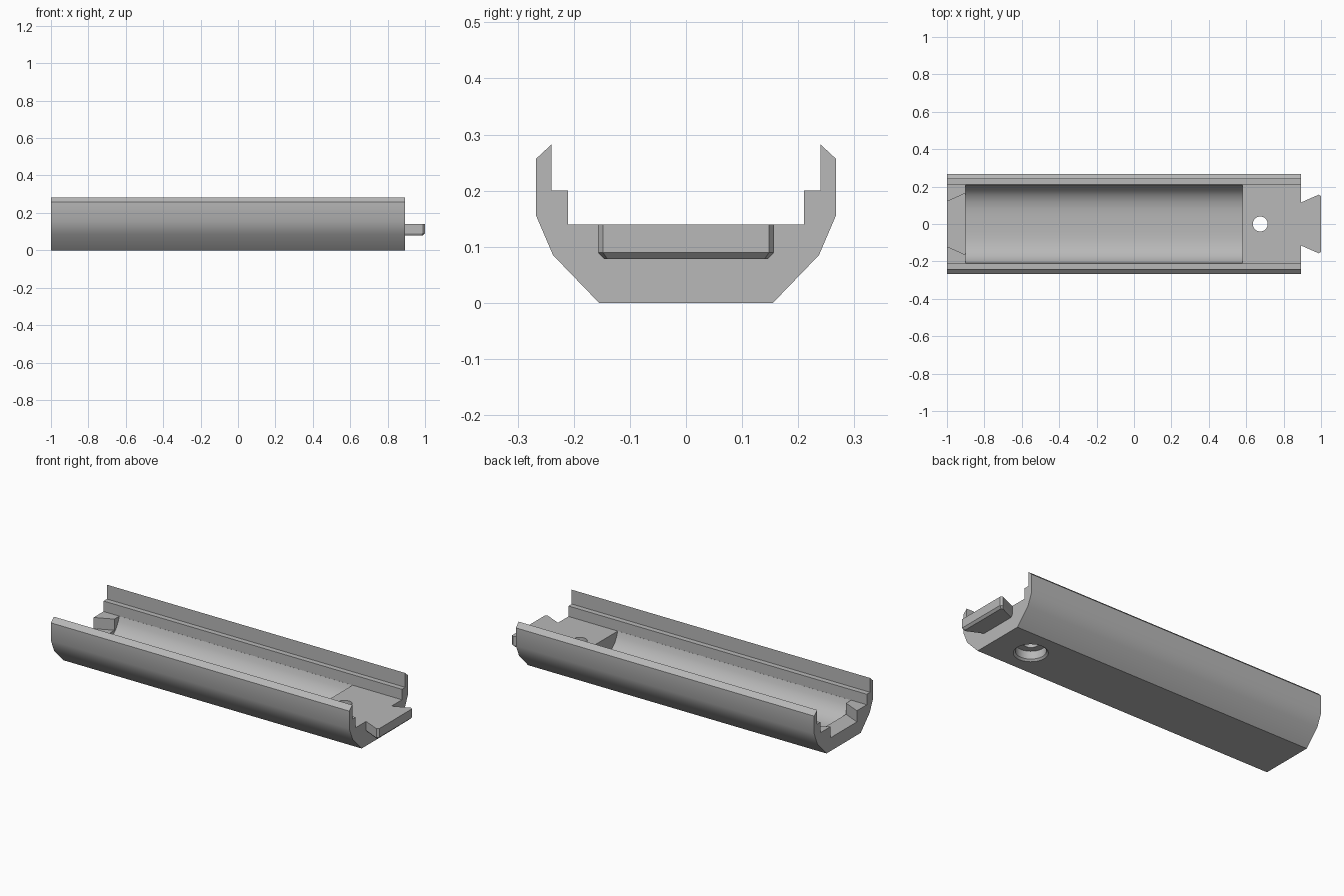
import bpy
import bmesh
from math import radians

cube = bpy.data.objects.get("Cube")
if cube:
    bpy.data.objects.remove(cube, do_unlink=True)

grey = bpy.data.materials.new("grey")
grey.use_nodes = True
colour = (0.48, 0.48, 0.48, 1)
grey.diffuse_color = colour
grey.node_tree.nodes["Principled BSDF"].inputs["Base Color"].default_value = colour


def loft(name, rings):
    """Closed solid through matching rings of points, capped at both ends."""
    bm = bmesh.new()
    loops = [[bm.verts.new(p) for p in ring] for ring in rings]
    n = len(loops[0])
    for a, b in zip(loops, loops[1:]):
        for i in range(n):
            j = (i + 1) % n
            bm.faces.new((a[i], a[j], b[j], b[i]))
    bm.faces.new(loops[0])
    bm.faces.new(loops[-1])
    bmesh.ops.recalc_face_normals(bm, faces=bm.faces)
    mesh = bpy.data.meshes.new(name)
    bm.to_mesh(mesh)
    bm.free()
    mesh.materials.append(grey)
    obj = bpy.data.objects.new(name, mesh)
    bpy.context.collection.objects.link(obj)
    return obj


def mirrored(half):
    """Half outline (u, v) completed across u = 0."""
    return half + [(-u, v) for u, v in reversed(half)]


def along_x(name, half, x0, x1):
    outline = mirrored(half)
    return loft(name, [[(x, y, z) for y, z in outline] for x in (x0, x1)])


def upright(name, half, heights):
    outline = mirrored(half)
    return loft(name, [[(x, y, z) for y, x in outline] for z in heights])


def drill(name, radius_bottom, radius_top, z0, z1):
    bpy.ops.mesh.primitive_cone_add(
        vertices=48, radius1=radius_bottom, radius2=radius_top,
        depth=z1 - z0, location=(0.675, 0, (z0 + z1) / 2))
    obj = bpy.context.object
    obj.name = name
    return obj


def activate(obj):
    bpy.ops.object.select_all(action='DESELECT')
    obj.select_set(True)
    bpy.context.view_layer.objects.active = obj


def cut(target, cutter):
    activate(target)
    mod = target.modifiers.new("cut", 'BOOLEAN')
    mod.operation = 'DIFFERENCE'
    mod.solver = 'EXACT'
    mod.object = cutter
    bpy.ops.object.modifier_apply(modifier=mod.name)
    bpy.data.objects.remove(cutter, do_unlink=True)


# Channel body with stepped side walls
body = along_x("channel_body", [
    (0.155, 0), (0.237, 0.085), (0.267, 0.155), (0.267, 0.257),
    (0.24, 0.282), (0.24, 0.2), (0.21, 0.2), (0.21, 0.14)], -1, 0.893)

# Rounded trough between the two end blocks
cut(body, along_x("trough_cutter", [
    (0.2095, 0.17), (0.2095, 0.14), (0.2, 0.112), (0.182, 0.081), (0.155, 0.056),
    (0.12, 0.039), (0.08, 0.031), (0.04, 0.029)], -0.9, 0.58))

# Dovetail socket in the right end block
cut(body, upright("socket_cutter", [
    (0.111, -1.02), (0.165, -0.9), (0.165, -0.88)], (0.076, 0.17)))

# Screw hole with a chamfered counterbore underneath
cut(body, drill("hole_cutter", 0.04, 0.04, -0.02, 0.2))
cut(body, drill("counterbore_cutter", 0.078, 0.078, -0.02, 0.055))
cut(body, drill("chamfer_cutter", 0.098, 0.078, -0.01, 0.01))

# Dovetail tongue with chamfered lower edges
tongue_top = mirrored([(0.115, 0.893), (0.157, 0.988), (0.148, 1)])
tongue_low = mirrored([(0.105, 0.893), (0.146, 0.98), (0.14, 0.988)])
tongue = loft("dovetail_tongue", [
    [(x, y, z) for y, x in ring]
    for ring, z in ((tongue_low, 0.078), (tongue_top, 0.09), (tongue_top, 0.14))])

# Smooth curved walls, keep crisp edges
for obj, angle in ((body, 32), (tongue, 15)):
    activate(obj)
    bpy.ops.object.shade_smooth_by_angle(angle=radians(angle))
